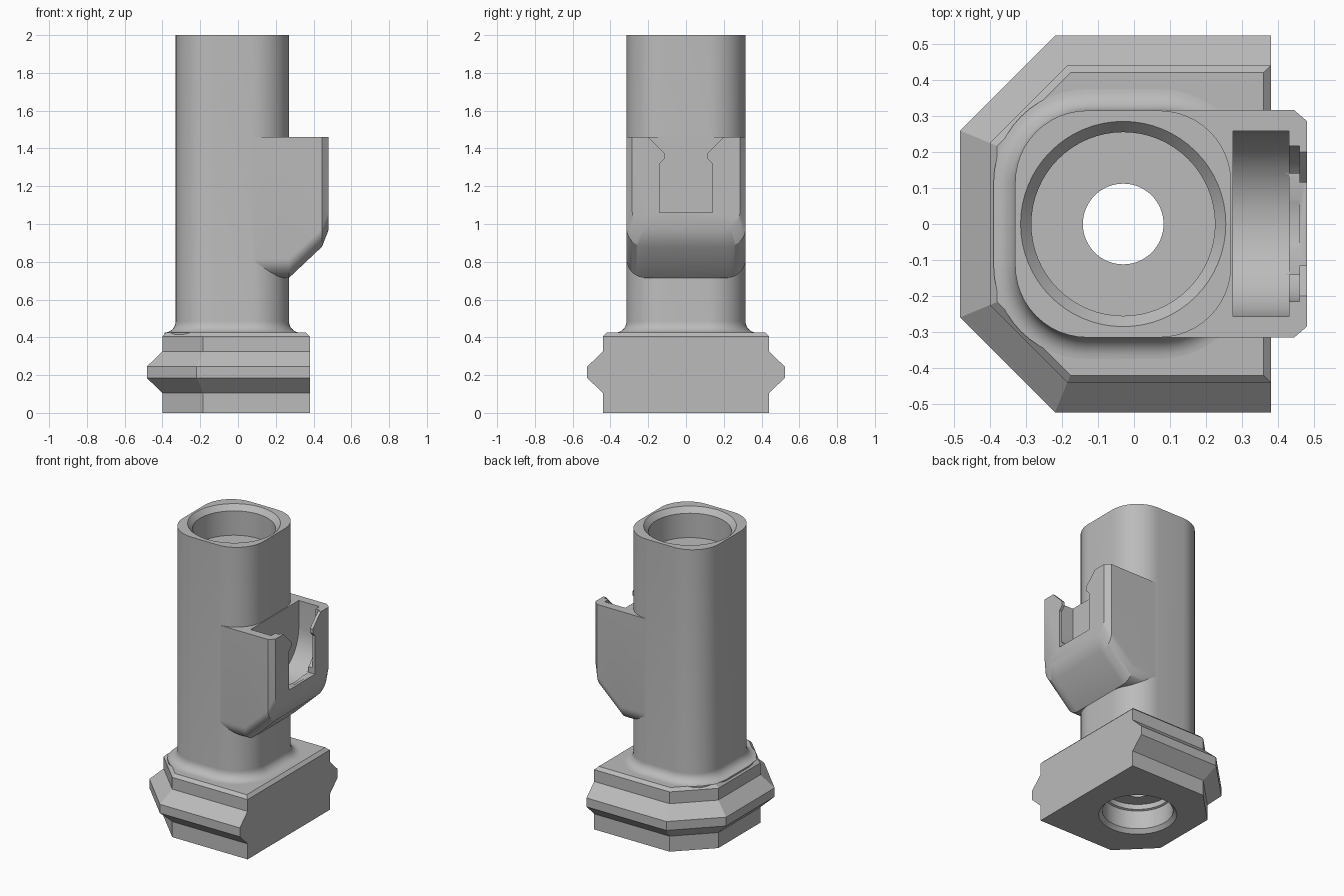
import bpy, bmesh, math
from mathutils import Vector

cube = bpy.data.objects.get("Cube")
if cube:
    bpy.data.objects.remove(cube, do_unlink=True)

grey = bpy.data.materials.new("plain_grey")
grey.use_nodes = True
COLOUR = (0.5, 0.5, 0.5, 1)
grey.diffuse_color = COLOUR
grey.node_tree.nodes["Principled BSDF"].inputs["Base Color"].default_value = COLOUR

AXIS_X = -0.03  # bore and column centre


def loft(name, rings):
    """Skin a list of matching closed rings and cap both ends."""
    bm = bmesh.new()
    loops = [[bm.verts.new(p) for p in ring] for ring in rings]
    n = len(loops[0])
    for a, b in zip(loops, loops[1:]):
        for i in range(n):
            j = (i + 1) % n
            bm.faces.new((a[i], a[j], b[j], b[i]))
    bm.faces.new(loops[0])
    bm.faces.new(loops[-1])
    bmesh.ops.recalc_face_normals(bm, faces=bm.faces)
    mesh = bpy.data.meshes.new(name)
    bm.to_mesh(mesh)
    bm.free()
    mesh.materials.append(grey)
    obj = bpy.data.objects.new(name, mesh)
    bpy.context.collection.objects.link(obj)
    return obj


def arc(cx, cy, r, start, end, steps=12):
    angles = [math.radians(start + (end - start) * i / steps) for i in range(steps + 1)]
    return [(cx + r * math.cos(a), cy + r * math.sin(a)) for a in angles]


def circle(r, z):
    return [Vector((x, y, z)) for x, y in arc(AXIS_X, 0, r, 0, 360, 64)[:-1]]


def rounded_rect(grow, z):
    ring, corner = [], 0.2
    for k, (sx, sy) in enumerate([(1, 1), (-1, 1), (-1, -1), (1, -1)]):
        ring += arc(AXIS_X + sx * (0.3 - corner), sy * (0.315 - corner),
                    corner + grow, 90 * k, 90 * k + 90)
    return [Vector((x, y, z)) for x, y in ring]


def base_ring(grow, z, right=0.38):
    k = grow * math.tan(math.radians(22.5))
    half = [(right, 0.44 + grow), (-0.185 - k, 0.44 + grow), (-0.4 - grow, 0.225 + k)]
    pts = half + [(x, -y) for x, y in reversed(half)]
    return [Vector((x, y, z)) for x, y in pts]


def u_shape(x, half, bottom, radius, top):
    """U outline in the YZ plane at one x."""
    left = arc(radius - half, bottom + radius, radius, 180, 270)
    right = arc(half - radius, bottom + radius, radius, 270, 360)
    # keep a whisker of flat so the two arcs never share a point
    pts = [(-half, top)] + left + [(y + 0.001, z) for y, z in right] + [(half + 0.001, top)]
    return [Vector((x, y, z)) for y, z in pts]


def cut(target, cutter):
    mod = target.modifiers.new("cut", "BOOLEAN")
    mod.operation = "DIFFERENCE"
    mod.solver = "EXACT"
    mod.object = cutter
    bpy.context.view_layer.objects.active = target
    bpy.ops.object.modifier_apply(modifier=mod.name)


# Six-sided base with a ridge around every side but the flat right one
base = loft("base", [
    base_ring(0, 0), base_ring(0, 0.105), base_ring(0.083, 0.185), base_ring(0.083, 0.245),
    base_ring(0, 0.325), base_ring(0, 0.405), base_ring(-0.02, 0.425, 0.36)])

# Rounded column flaring into the base through a concave fillet
FILLET = 0.06
flare = [rounded_rect(FILLET * (1 - math.sin(a)), 0.425 + FILLET * (1 - math.cos(a)))
         for a in (math.radians(11.25 * i) for i in range(9))]
column = loft("column", [rounded_rect(FILLET, 0.40)] + flare + [rounded_rect(0, 2)])

# Side bracket with a sloping, rounded underside and a chamfered face
bracket = loft("side_bracket", [
    u_shape(x, half, bottom, 0.1, 1.46)
    for x, half, bottom in [(0.09, 0.315, 0.715), (0.27, 0.315, 0.715),
                            (0.445, 0.315, 0.88), (0.48, 0.285, 0.97)]])

# Bores: wide chamfered socket on top, narrow channel, socket below
bore = loft("bore_cutter", [
    circle(r, z) for r, z in [
        (0.24, -0.05), (0.24, 0), (0.217, 0.025), (0.217, 0.15), (0.205, 0.155), (0.205, 0.19),
        (0.112, 0.19), (0.112, 1.8), (0.255, 1.8), (0.255, 1.965), (0.285, 2), (0.285, 2.05)]])

# Round-bottomed pocket, shallow recess behind the lip, and keyhole window
pocket = loft("pocket_cutter", [u_shape(x, 0.257, 1.02, 0.256, 1.6) for x in (0.275, 0.43)])
recess = loft("recess_cutter", [u_shape(x, 0.215, 1.05, 0.21, 1.6) for x in (0.42, 0.46)])
half_window = [(0.14, 1.06), (0.14, 1.32), (0.115, 1.345), (0.115, 1.375), (0.2, 1.46), (0.2, 1.6)]
outline = half_window + [(-y, z) for y, z in reversed(half_window)]
window = loft("window_cutter", [[Vector((x, y, z)) for y, z in outline] for x in (0.42, 0.6)])

for target, cutters in [(base, [bore]), (column, [bore]), (bracket, [pocket, recess, window])]:
    for cutter in cutters:
        cut(target, cutter)
for cutter in (bore, pocket, recess, window):
    bpy.data.objects.remove(cutter, do_unlink=True)

# Smooth curves, crisp edges
for obj in (base, column, bracket):
    bpy.ops.object.select_all(action="DESELECT")
    obj.select_set(True)
    bpy.context.view_layer.objects.active = obj
    bpy.ops.object.shade_smooth_by_angle(angle=math.radians(28))
